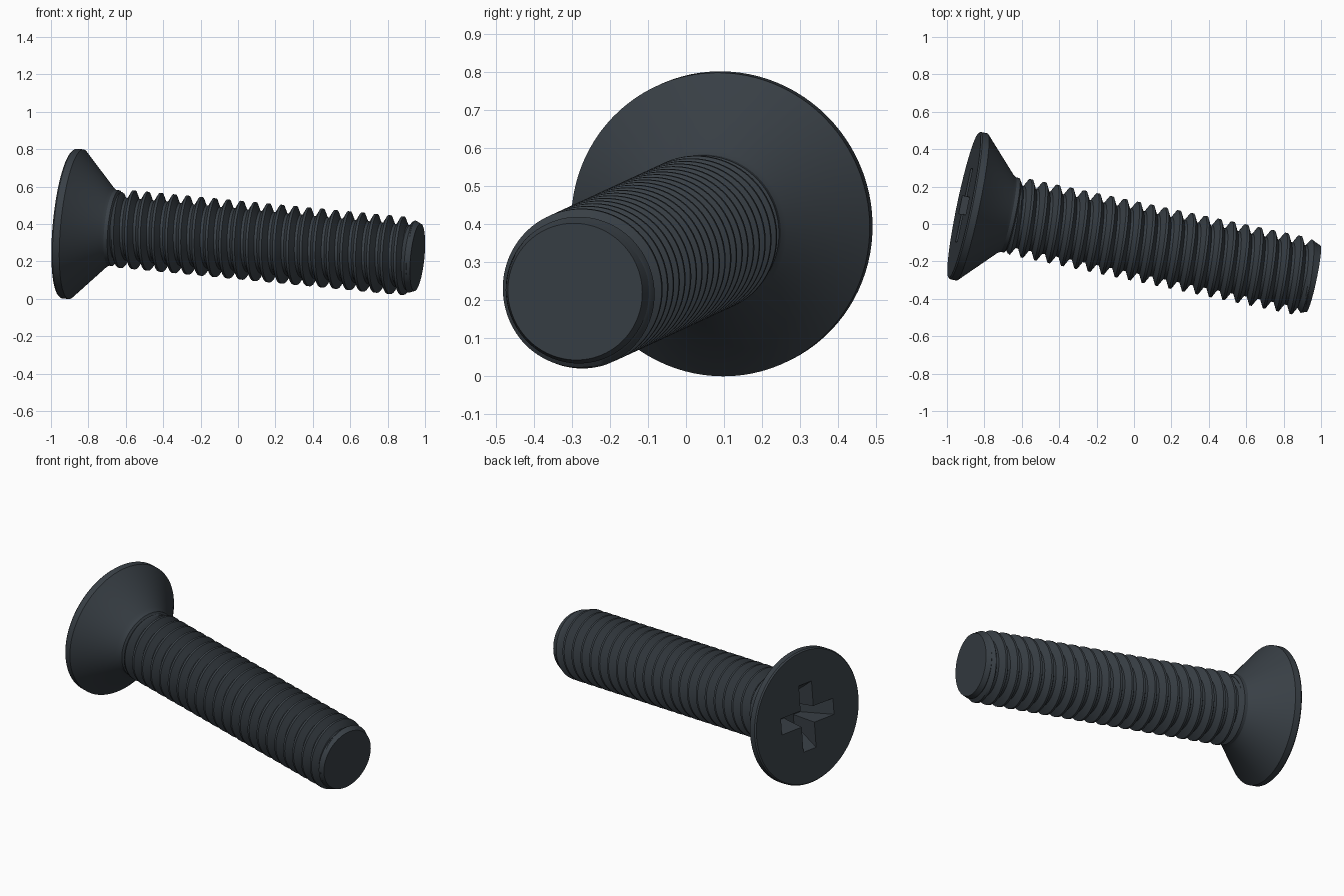
import bpy, bmesh, math
from mathutils import Matrix, Vector

cube = bpy.data.objects.get("Cube")
if cube:
    bpy.data.objects.remove(cube, do_unlink=True)

# One dark coated steel colour
steel = bpy.data.materials.new("dark_steel")
steel.use_nodes = True
colour = (0.040, 0.050, 0.060, 1)
steel.diffuse_color = colour
steel.node_tree.nodes["Principled BSDF"].inputs["Base Color"].default_value = colour

# Screw frame: local z runs from the head face to the tip
axis = Vector((1, -0.21, -0.097)).normalized()
side = Vector((-axis.y, axis.x, 0)).normalized()
up = axis.cross(side)
FRAME = Matrix.Translation((-0.909, 0.1, 0.403)) @ Matrix((side, up, axis)).transposed().to_4x4()

LENGTH = 1.918
CREST, ROOT, PITCH = 0.21, 0.167, 0.0738
PHASE = 0.325
SEGMENTS = 96


def finish(name, bm):
    bmesh.ops.remove_doubles(bm, verts=bm.verts, dist=1e-5)
    bmesh.ops.recalc_face_normals(bm, faces=bm.faces)
    mesh = bpy.data.meshes.new(name)
    bm.to_mesh(mesh)
    bm.free()
    mesh.materials.append(steel)
    ob = bpy.data.objects.new(name, mesh)
    ob.matrix_world = FRAME
    bpy.context.collection.objects.link(ob)
    return ob


def lathe(name, profile):
    """Closed solid turned from (radius, distance along axis) points."""
    bm = bmesh.new()
    rings = []
    for r, t in profile:
        rings.append([bm.verts.new((r * math.cos(a), r * math.sin(a), t))
                      for a in (math.tau * i / SEGMENTS for i in range(SEGMENTS))])
    for a, b in zip(rings, rings[1:]):
        for i in range(SEGMENTS):
            j = (i + 1) % SEGMENTS
            bm.faces.new((a[i], a[j], b[j], b[i]))
    bm.faces.new(rings[0][::-1])
    bm.faces.new(rings[-1])
    return finish(name, bm)


def smooth(ob):
    bpy.ops.object.select_all(action='DESELECT')
    ob.select_set(True)
    bpy.context.view_layer.objects.active = ob
    bpy.ops.object.shade_smooth_by_angle(angle=math.radians(30))


# Countersunk head with its neck
head = lathe("countersunk_head", [(0.395, 0), (0.402, 0.008), (0.402, 0.045), (0.215, 0.225),
                                  (0.204, 0.242), (0.203, 0.262), (0.165, 0.285)])


# Cross recess: two tapered slots cut into the head
def slot_cutter(angle):
    bm = bmesh.new()
    bmesh.ops.create_cube(bm, size=2)
    for v in bm.verts:
        deep = v.co.z > 0
        v.co.x *= 0.09 if deep else 0.21
        v.co.y *= 0.036 if deep else 0.05
        v.co.z = 0.16 if deep else -0.012
    bm.transform(Matrix.Rotation(angle, 4, 'Z'))
    return finish("slot_cutter", bm)


for angle in (0, math.pi / 2):
    cutter = slot_cutter(angle)
    cutter.hide_render = True
    mod = head.modifiers.new("recess", 'BOOLEAN')
    mod.operation, mod.solver, mod.object = 'DIFFERENCE', 'EXACT', cutter
    bpy.context.view_layer.objects.active = head
    bpy.ops.object.modifier_apply(modifier=mod.name)
    bpy.data.objects.remove(cutter, do_unlink=True)
smooth(head)


# Threaded shank: a sheared grid that follows the helix
def thread_radius(t, turn):
    f = abs((t - PHASE) / PITCH - turn + 0.5) % 1
    f = abs(((t - PHASE) / PITCH - turn + 0.5) % 1 - 0.5)
    k = min(max((0.4 - f) / 0.31, 0), 1)
    r = ROOT + (CREST - ROOT) * k
    lead_in = 0.17 + (t - start)
    chamfer = 0.181 + (LENGTH - t) * 0.45
    return min(r, lead_in, chamfer)


start, end = 0.25, 1.9
stations = [k + f for k in range(-2, 23) for f in (-0.4, -0.25, -0.09, 0.09, 0.25, 0.4)]
bm = bmesh.new()
columns = []
for i in range(SEGMENTS + 1):
    turn = i / SEGMENTS
    a = math.tau * turn
    column = []
    for s in stations:
        t = min(max(PHASE + PITCH * (s + turn), start), end)
        r = thread_radius(t, turn)
        column.append(bm.verts.new((r * math.cos(a), r * math.sin(a), t)))
    columns.append(column)
for a, b in zip(columns, columns[1:]):
    for k in range(len(stations) - 1):
        bm.faces.new((a[k], b[k], b[k + 1], a[k + 1]))
# Join the seam, where the last column is the first moved on by one turn
bmesh.ops.remove_doubles(bm, verts=bm.verts, dist=1e-5)
bmesh.ops.dissolve_degenerate(bm, dist=1e-5, edges=bm.edges)
smooth(finish("threaded_shank", bm))

# Chamfered tip closing the shank
smooth(lathe("chamfered_tip", [(0.165, 1.86), (0.193, 1.888), (0.181, LENGTH)]))
